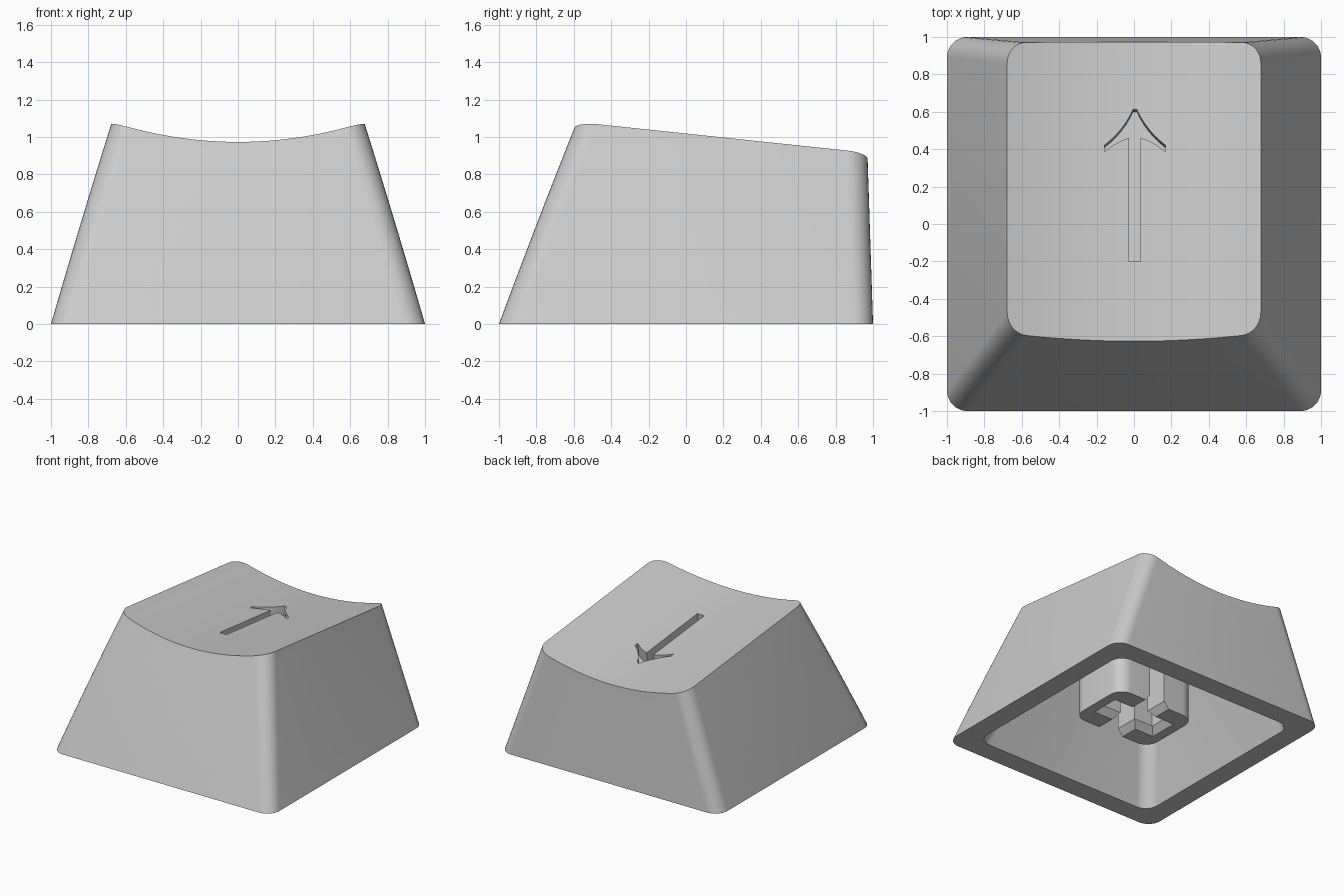
import bpy
import bmesh
import math

cube = bpy.data.objects.get("Cube")
if cube:
    bpy.data.objects.remove(cube, do_unlink=True)

grey = bpy.data.materials.new("light_grey")
grey.use_nodes = True
colour = (0.6, 0.6, 0.6, 1)
grey.diffuse_color = colour
grey.node_tree.nodes["Principled BSDF"].inputs["Base Color"].default_value = colour

TILT = 0.1056   # drop of the top from front to back
DISH = 0.111    # depth of the scooped top
TOP_X = 0.678
CORNER = 0.11


def plane_z(y):
    """Tilted plane through the rim of the top."""
    return 1.018 - TILT * y


def top_z(x, y):
    return plane_z(y) - DISH * (1 - (x / TOP_X) ** 2)


def loft(name, rings):
    """Closed solid skinned through rings with equal point counts."""
    bm = bmesh.new()
    loops = [[bm.verts.new(p) for p in ring] for ring in rings]
    n = len(loops[0])
    for a, b in zip(loops, loops[1:]):
        for i in range(n):
            j = (i + 1) % n
            bm.faces.new((a[i], a[j], b[j], b[i]))
    bm.faces.new(loops[0][::-1])
    bm.faces.new(loops[-1])
    bmesh.ops.recalc_face_normals(bm, faces=bm.faces)
    mesh = bpy.data.meshes.new(name)
    bm.to_mesh(mesh)
    bm.free()
    mesh.materials.append(grey)
    obj = bpy.data.objects.new(name, mesh)
    bpy.context.collection.objects.link(obj)
    return obj


def rounded_rect(x, y0, y1, z, r=CORNER, steps=8):
    """Rounded rectangle ring spanning -x..x and y0..y1 at height z."""
    ring = []
    corners = ((x - r, y1 - r), (r - x, y1 - r), (r - x, y0 + r), (x - r, y0 + r))
    for k, (cx, cy) in enumerate(corners):
        for i in range(steps + 1):
            a = math.pi / 2 * (k + i / steps)
            ring.append((cx + r * math.cos(a), cy + r * math.sin(a), z))
    return ring


def cut(obj, tool, operation="DIFFERENCE"):
    """Apply a boolean and discard the helper."""
    tool.hide_render = True
    mod = obj.modifiers.new("cut", "BOOLEAN")
    mod.operation = operation
    mod.solver = "EXACT"
    mod.object = tool
    bpy.context.view_layer.objects.active = obj
    bpy.ops.object.modifier_apply(modifier=mod.name)
    bpy.data.objects.remove(tool, do_unlink=True)


def scooped_shell(name, t0, inset, drop, count=8):
    """Sloping walls from level (t=0) to tilted (t=1), trimmed by the scooped top."""
    rings = []
    for i in range(count + 1):
        t = t0 + (1.2 - t0) * i / count
        flat = rounded_rect(1 - (1 - TOP_X) * t - inset, -1 + 0.416 * t + inset,
                            1 - 0.03 * t - inset, 0)
        rings.append([(x, y, t * (plane_z(y) - drop)) for x, y, _ in flat])
    shell = loft(name, rings)
    xs = [-1.2 + 0.05 * i for i in range(49)]
    scoop = loft("scoop", [[(-1.2, y, -1), *[(x, y, top_z(x, y) - drop) for x in xs],
                            (1.2, y, -1)] for y in (-1.2, 1.2)])
    cut(shell, scoop, "INTERSECT")
    return shell


body = scooped_shell("key_body", 0, 0, 0)

# Hollow underside, leaving a mounting stem that flares into the ceiling
STEM_BOTTOM, STEM_TOP = 0.133, 0.576
cavity = scooped_shell("cavity", -0.1, 0.166, 0.111)
stem = loft("stem", [rounded_rect(0.366 + g, -0.271 - g, 0.271 + g, z, CORNER + g / 2)
                     for z, g in ((STEM_BOTTOM, 0), (STEM_TOP, 0), (STEM_TOP + 0.5, 0.5))])
cut(cavity, stem)
cut(body, cavity)

# Cross-shaped socket with a chamfered mouth, open at front and back
for sx, sy in ((0.07, 0.29), (0.243, 0.076)):
    rings = []
    for z, g in ((STEM_BOTTOM - 0.033, 0.07), (STEM_BOTTOM + 0.055, 0), (STEM_TOP, 0)):
        x, y = sx + g, sy + g
        rings.append([(x, y, z), (-x, y, z), (-x, -y, z), (x, -y, z)])
    cut(body, loft("socket", rings))


# Engraved arrow
def bend(a, mid, b, steps=6):
    """Quadratic curve from a to b."""
    pts = []
    for i in range(steps + 1):
        t = i / steps
        pts.append(tuple((1 - t) ** 2 * p + 2 * t * (1 - t) * m + t * t * q
                         for p, m, q in zip(a, mid, b)))
    return pts


half = [(0.031, -0.2)]
half += bend((0.031, 0.46), (0.1, 0.44), (0.163, 0.385))
half += bend((0.163, 0.42), (0.06, 0.5), (0.01, 0.612))
outline = half + [(-x, y) for x, y in reversed(half)]
arrow = loft("arrow", [[(x + 0.005, y - 0.13 * d, top_z(0, y) - d) for x, y in outline]
                       for d in (0.095, -0.1)])
cut(body, arrow)

bpy.ops.object.select_all(action="DESELECT")
body.select_set(True)
bpy.context.view_layer.objects.active = body
bpy.ops.object.shade_smooth_by_angle(angle=math.radians(30))
